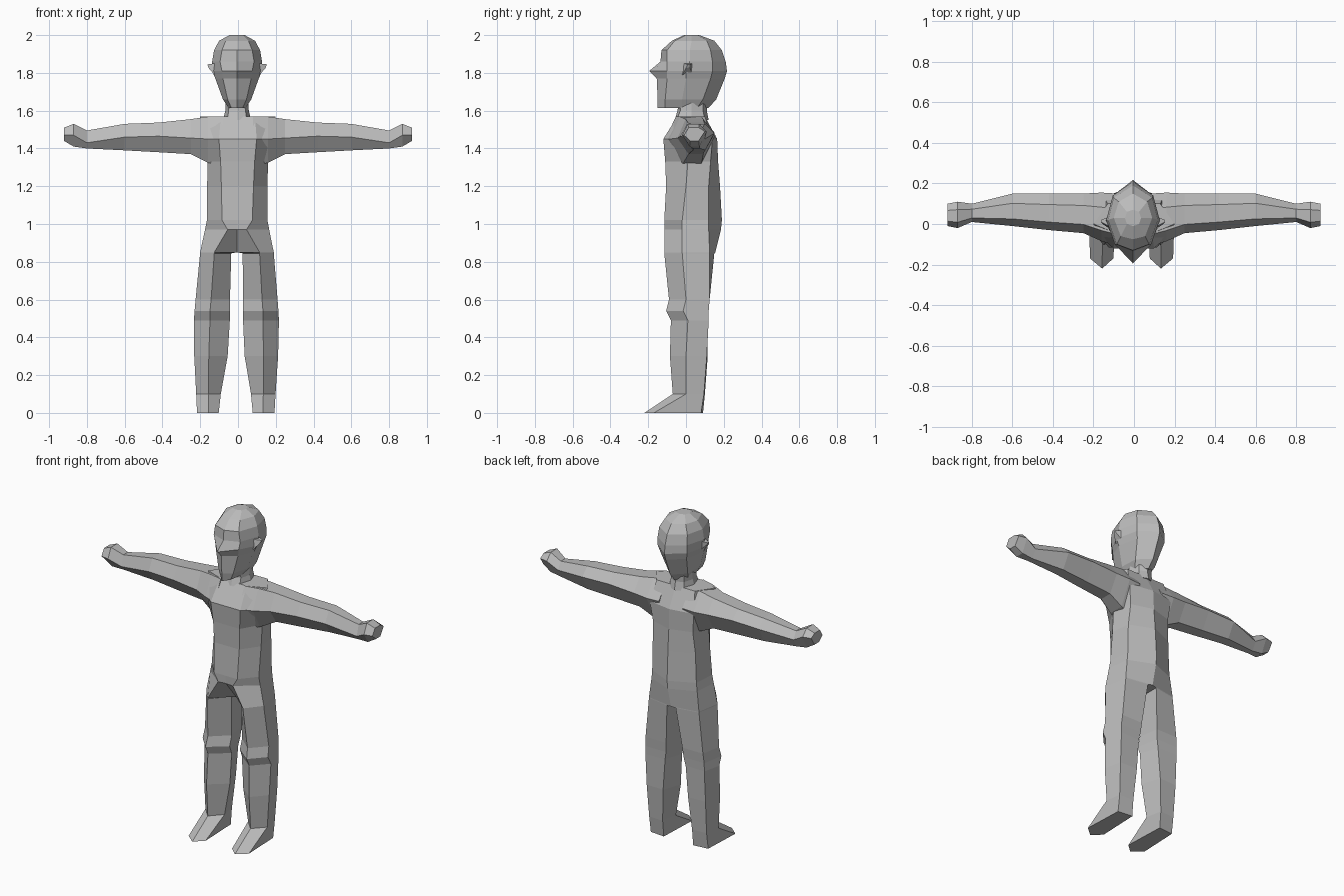
import bpy, bmesh

skin = bpy.data.materials.new("plain_grey")
skin.diffuse_color = (0.5, 0.5, 0.5, 1)


def loft(name, half_rings, shift=lambda z: 0.0):
    """Skin rings of points, mirror them across x = 0 and weld the seam."""
    bm = bmesh.new()
    for s in (1, -1):
        rows = [[bm.verts.new((s * x, y, z)) for x, y, z in r] for r in half_rings]
        n = len(rows[0])
        faces = [(a[i], a[(i + 1) % n], b[(i + 1) % n], b[i])
                 for a, b in zip(rows, rows[1:]) for i in range(n)]
        for f in faces + [rows[0], rows[-1]]:
            if any(abs(v.co.x) > 1e-5 for v in f):   # no wall on the centre plane
                bm.faces.new(f)
    bmesh.ops.remove_doubles(bm, verts=bm.verts, dist=1e-4)
    bmesh.ops.recalc_face_normals(bm, faces=bm.faces)
    for v in bm.verts:
        v.co.x += shift(v.co.z)
    mesh = bpy.data.meshes.new(name)
    bm.to_mesh(mesh)
    bm.free()
    mesh.materials.append(skin)
    ob = bpy.data.objects.new(name, mesh)
    bpy.context.collection.objects.link(ob)
    return ob


def level(z, *pts):
    return [(x, y, z) for x, y in pts]


# Legs and feet: inner, front ridge, outer, outer back, inner back
legs = [
    level(0.00, (.09, -.17), (.145, -.22), (.205, -.17), (.195, .08), (.10, .09)),
    level(0.10, (.08, .00), (.145, -.07), (.21, .00), (.195, .095), (.10, .10)),
    level(0.30, (.045, .00), (.145, -.085), (.222, .00), (.20, .11), (.085, .115)),
    level(0.49, (.035, .00), (.14, -.08), (.225, .01), (.20, .12), (.07, .115)),
    level(0.54, (.035, -.02), (.14, -.105), (.222, -.015), (.20, .12), (.06, .12)),
    level(0.60, (.035, .00), (.135, -.09), (.217, .00), (.195, .125), (.055, .125)),
    level(0.845, (.03, -.01), (.12, -.115), (.195, -.02), (.17, .125), (.03, .15)),
]
# Torso: front centre, front corner, side, back side, back centre
torso = [
    level(0.85, (0, -.01), (.12, -.115), (.195, -.02), (.17, .125), (0, .155)),
    level(0.97, (0, -.11), (.05, -.115), (.17, -.02), (.155, .12), (0, .185)),
    level(1.02, (0, -.115), (.08, -.115), (.16, -.02), (.15, .12), (0, .19)),
    level(1.20, (0, -.105), (.085, -.105), (.16, .00), (.145, .12), (0, .18)),
    level(1.33, (0, -.11), (.09, -.11), (.16, .01), (.135, .13), (0, .17)),
    level(1.45, (0, -.12), (.10, -.12), (.20, -.03), (.15, .14), (0, .165)),
    level(1.57, (0, -.045), (.09, -.045), (.20, .00), (.13, .10), (0, .10)),
]
loft("body", legs + torso, lambda z: -0.012 * (1 - z / 1.6))


# Arms and fists: front edge, top front, top back, back edge, bottom back, bottom front
def arm_ring(x, yf, yb, zt, zm, zb):
    w = yb - yf
    return [(x, yf, zm), (x, yf + .22 * w, zt), (x, yb - .3 * w, zt),
            (x, yb, zm + .02), (x, yb - .3 * w, zb), (x, yf + .3 * w, zb)]


loft("arms", [arm_ring(*r) for r in (
    (.08, -.11, .15, 1.57, 1.45, 1.30),
    (.16, -.085, .155, 1.568, 1.45, 1.325),
    (.25, -.045, .15, 1.555, 1.455, 1.37),
    (.42, -.03, .15, 1.537, 1.465, 1.38),
    (.60, -.01, .15, 1.53, 1.46, 1.39),
    (.80, .01, .10, 1.495, 1.43, 1.40),
    (.87, -.02, .11, 1.53, 1.47, 1.41),
    (.921, -.01, .10, 1.51, 1.47, 1.44))])

# Neck
loft("neck", [
    level(1.55, (0, -.06), (.05, -.05), (.075, .03), (.05, .10), (0, .12)),
    level(1.60, (0, -.045), (.045, -.03), (.062, .03), (.045, .09), (0, .11)),
    level(1.70, (0, -.03), (.04, -.03), (.06, .03), (.045, .09), (0, .12))],
    lambda z: -0.005)

# Head: front centre, cheek, temple, back side, back centre
loft("head", [
    level(1.615, (0, -.15), (.03, -.11), (.045, -.02), (.05, .06), (0, .12)),
    level(1.66, (0, -.15), (.05, -.11), (.075, -.02), (.07, .09), (0, .16)),
    level(1.77, (0, -.155), (.075, -.10), (.115, .00), (.09, .13), (0, .205)),
    level(1.81, (0, -.195), (.08, -.10), (.132, .00), (.10, .14), (0, .217)),
    level(1.86, (0, -.135), (.09, -.10), (.132, .02), (.10, .14), (0, .21)),
    level(1.92, (0, -.13), (.08, -.10), (.122, .02), (.095, .13), (0, .19)),
    level(1.97, (0, -.075), (.06, -.06), (.095, .03), (.07, .11), (0, .15)),
    level(2.00, (0, -.01), (.03, .00), (.04, .03), (.03, .06), (0, .07))],
    lambda z: -0.005)

# Ears: small pointed wedges
loft("ears", [
    [(.12, -.02, 1.79), (.12, .03, 1.80), (.12, .035, 1.85), (.12, -.01, 1.85)],
    [(.150, .00, 1.825), (.150, .02, 1.83), (.158, .02, 1.845), (.158, .01, 1.845)]],
    lambda z: -0.005)
